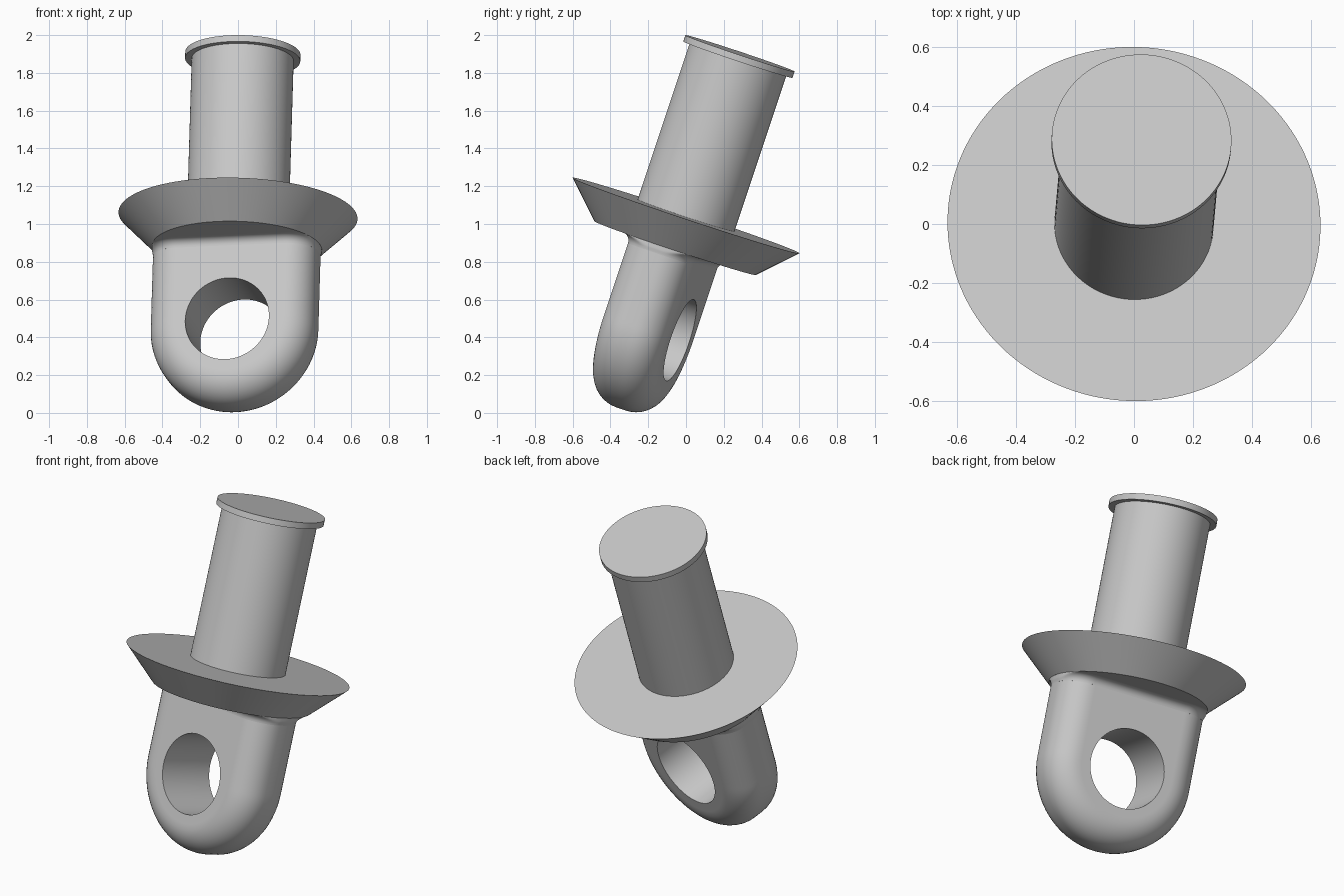
import bpy, bmesh, math
from mathutils import Matrix, Vector

cube = bpy.data.objects.get("Cube")
if cube:
    bpy.data.objects.remove(cube, do_unlink=True)

grey = bpy.data.materials.new("light_grey")
grey.use_nodes = True
grey.diffuse_color = (0.58, 0.58, 0.58, 1)
grey.node_tree.nodes["Principled BSDF"].inputs["Base Color"].default_value = grey.diffuse_color

# Leaning frame: z along the shaft, y through the eye, origin at the flange top
axis = Vector((0.03, 0.333, 1)).normalized()
through = Vector((0.218, 0.924, -0.314))
through = (through - axis * through.dot(axis)).normalized()
side = through.cross(axis)
FRAME = Matrix.Translation((0, 0, 1.045)) @ Matrix((side, through, axis)).transposed().to_4x4()

SEG = 128
FLANGE_BOTTOM = -0.182
RIM = 0.45


def loft(name, loops, closed=False):
    """Skin equal-length loops; closed joins last to first, otherwise cap the ends."""
    bm = bmesh.new()
    rows = [[bm.verts.new(p) for p in loop] for loop in loops]
    pairs = list(zip(rows, rows[1:]))
    if closed:
        pairs.append((rows[-1], rows[0]))
    else:
        bm.faces.new(rows[0])
        bm.faces.new(rows[-1])
    n = len(rows[0])
    for a, b in pairs:
        for i in range(n):
            j = (i + 1) % n
            bm.faces.new((a[i], a[j], b[j], b[i]))
    bmesh.ops.recalc_face_normals(bm, faces=bm.faces[:])
    mesh = bpy.data.meshes.new(name)
    bm.to_mesh(mesh)
    bm.free()
    mesh.materials.append(grey)
    obj = bpy.data.objects.new(name, mesh)
    bpy.context.collection.objects.link(obj)
    obj.matrix_world = FRAME
    bpy.ops.object.select_all(action='DESELECT')
    obj.select_set(True)
    bpy.context.view_layer.objects.active = obj
    bpy.ops.object.shade_smooth_by_angle(angle=math.radians(30))
    return obj


ANGLES = [math.tau * i / SEG for i in range(SEG)]


def ring(r, z):
    return [(r * math.cos(t), r * math.sin(t), z) for t in ANGLES]


# Round parts
loft("flange", [ring(RIM, FLANGE_BOTTOM), ring(0.633, 0)])
loft("shaft", [ring(0.27, -0.05), ring(0.27, 0.88)])
loft("end_cap", [ring(0.305, 0.87), ring(0.305, 0.905)])

# Eye lug: a U-shaped plate with rounded edges and a round hole
OUTER, HALF, ROUND, HOLE = 0.445, 0.183, 0.155, 0.227
EYE_Z = -0.6355
TOP = FLANGE_BOTTOM + 0.08 - EYE_Z


def u_loop(r, y):
    pts = []
    for t in ANGLES:
        c, s = math.cos(t), math.sin(t)
        d = r
        if s > 0:
            d = min(r / max(abs(c), 1e-6), TOP / s)
        pts.append((d * c, y, EYE_Z + d * s))
    return pts


def hole_loop(y):
    return [(HOLE * math.cos(t), y, EYE_Z + HOLE * math.sin(t)) for t in ANGLES]


STEPS = 10
half_profile = [(OUTER - ROUND - 0.01, HALF)]
for i in range(STEPS + 1):
    a = math.pi / 2 * i / STEPS
    half_profile.append((OUTER - ROUND + ROUND * math.sin(a),
                         HALF - ROUND + ROUND * math.cos(a)))
profile = half_profile + [(r, -y) for r, y in reversed(half_profile)]
loft("eye_lug", [hole_loop(HALF)] + [u_loop(r, y) for r, y in profile]
     + [hole_loop(-HALF)], closed=True)

# Blend between the lug and the underside of the flange
BLEND = 0.045


def section(grow, z):
    pts = []
    for k, (sx, sy) in enumerate(((1, 1), (-1, 1), (-1, -1), (1, -1))):
        for i in range(17):
            a = math.pi / 2 * (k + i / 16)
            x = sx * (OUTER - ROUND) + (ROUND + grow) * math.cos(a)
            y = sy * (HALF - ROUND) + (ROUND + grow) * math.sin(a)
            fit = min(1, RIM / math.hypot(x, y))
            pts.append((x * fit, y * fit, z))
    return pts


loft("lug_blend", [section(BLEND * (1 - math.cos(a)), FLANGE_BOTTOM - BLEND + BLEND * math.sin(a))
                   for a in (math.pi / 2 * i / 8 for i in range(9))])
